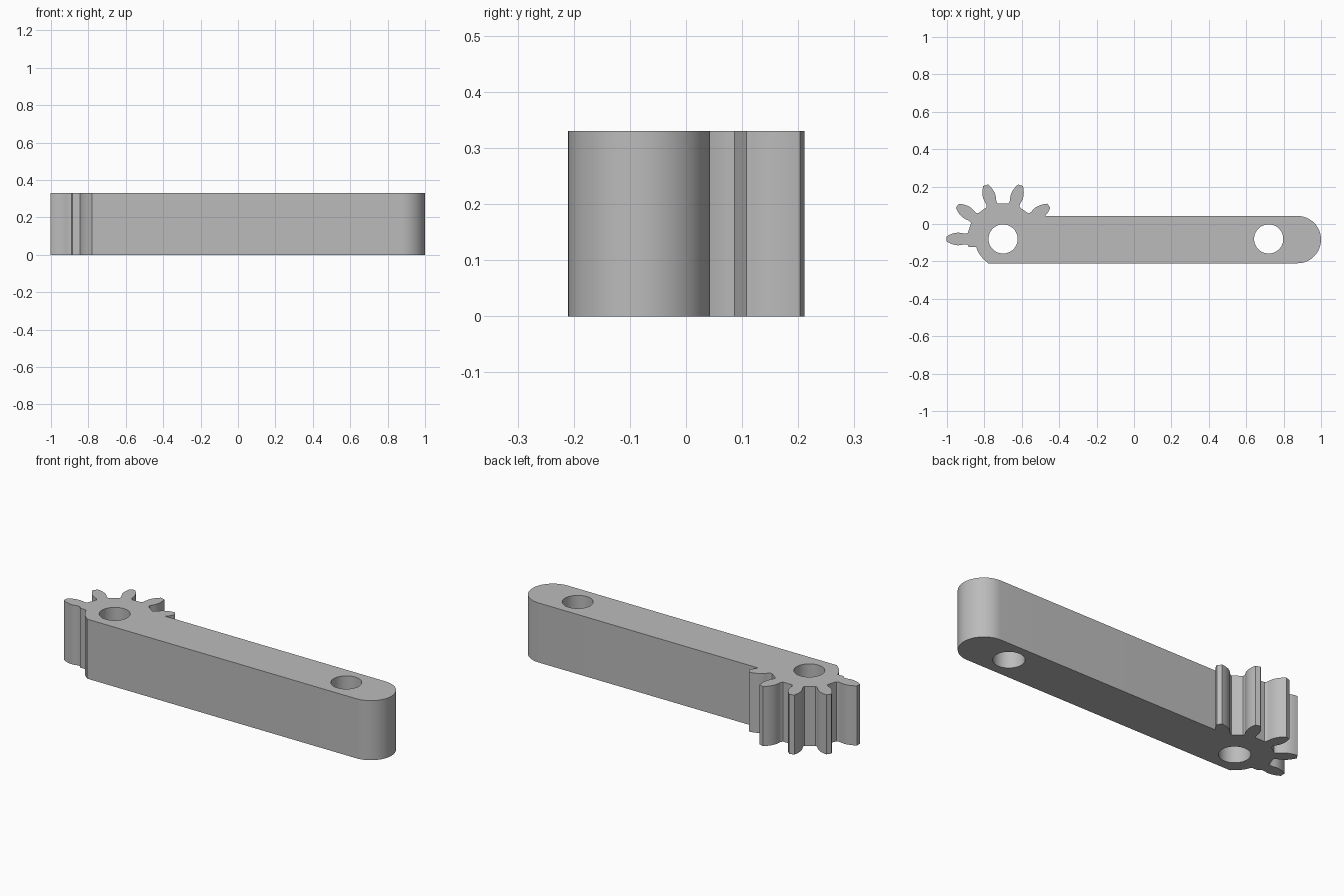
import bpy, bmesh
from math import cos, sin, radians

cube = bpy.data.objects.get("Cube")
if cube:
    bpy.data.objects.remove(cube, do_unlink=True)

HEIGHT = 0.33
PIVOT = (-0.70, -0.08)          # gear and first hole centre
FAR_HOLE = (0.72, -0.08)
HOLE_R = 0.078
BACK, FRONT = 0.043, -0.21      # bar sides
END_R = (BACK - FRONT) / 2


def arc(center, radius, start, end, steps):
    """Points along an arc, angles in degrees."""
    angles = [radians(start + (end - start) * i / steps) for i in range(steps + 1)]
    return [(center[0] + radius * cos(a), center[1] + radius * sin(a)) for a in angles]


def tooth(angle):
    """Both flanks of one gear tooth, counter-clockwise around the pivot."""
    flank = [(0.186, 0.040), (0.189, 0.032), (0.197, 0.0285), (0.208, 0.029), (0.222, 0.032),
             (0.238, 0.034), (0.255, 0.0325), (0.272, 0.028), (0.288, 0.0215), (0.302, 0.0135)]
    c, s = cos(radians(angle)), sin(radians(angle))
    local = [(r, -h) for r, h in flank] + [(r, h) for r, h in reversed(flank)]
    return [(PIVOT[0] + r * c - h * s, PIVOT[1] + r * s + h * c) for r, h in local]


# Outline: bar with a round end, five gear teeth, clipped round heel
first = [p for p in tooth(36) if p[1] > BACK + 0.002 or p[0] < -0.53]
outline = arc((1 - END_R, (BACK + FRONT) / 2), END_R, -90, 90, 32)
outline += [(-0.475, BACK)] + first
for angle in (72, 108, 144, 180):
    outline += tooth(angle)
outline += [(-0.88, -0.123)]
outline += arc(PIVOT, 0.15, 197, 236, 8) + [(-0.78, FRONT)]

# Extrude the outline
bm = bmesh.new()
base = bm.faces.new([bm.verts.new((x, y, 0)) for x, y in outline])
top = bmesh.ops.extrude_face_region(bm, geom=[base])["geom"]
bmesh.ops.translate(bm, vec=(0, 0, HEIGHT),
                    verts=[v for v in top if isinstance(v, bmesh.types.BMVert)])
bmesh.ops.recalc_face_normals(bm, faces=bm.faces)
mesh = bpy.data.meshes.new("geared_arm")
bm.to_mesh(mesh)
bm.free()
arm = bpy.data.objects.new("geared_arm", mesh)
bpy.context.collection.objects.link(arm)

# Plain grey
grey = bpy.data.materials.new("plain_grey")
grey.use_nodes = True
color = (0.5, 0.5, 0.5, 1)
grey.diffuse_color = color
grey.node_tree.nodes["Principled BSDF"].inputs["Base Color"].default_value = color
mesh.materials.append(grey)

# Pivot holes
for x, y in (PIVOT, FAR_HOLE):
    bpy.ops.mesh.primitive_cylinder_add(vertices=48, radius=HOLE_R, depth=1,
                                        location=(x, y, HEIGHT / 2))
    cutter = bpy.context.object
    cutter.name = "hole_cutter"
    cutter.hide_render = True
    cutter.data.materials.append(grey)
    bpy.context.view_layer.objects.active = arm
    cut = arm.modifiers.new("hole", "BOOLEAN")
    cut.operation = "DIFFERENCE"
    cut.solver = "EXACT"
    cut.object = cutter
    bpy.ops.object.modifier_apply(modifier=cut.name)
    bpy.data.objects.remove(cutter, do_unlink=True)

# Smooth curved walls, crisp rims
bpy.ops.object.select_all(action="DESELECT")
arm.select_set(True)
bpy.context.view_layer.objects.active = arm
bpy.ops.object.shade_smooth_by_angle(angle=radians(35))
